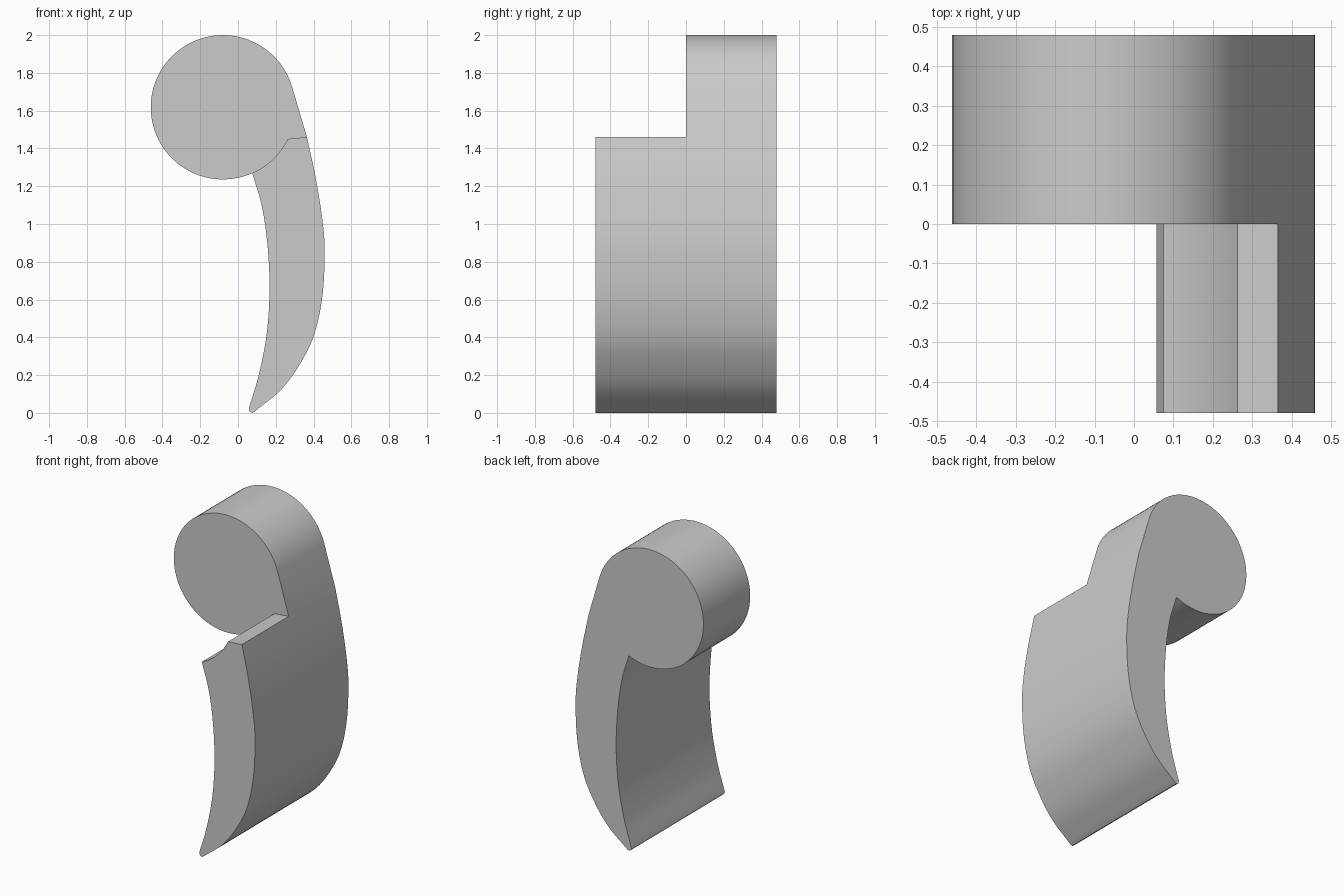
import bpy, bmesh
from math import radians, cos, sin
from mathutils import Vector

if "Cube" in bpy.data.objects:
    bpy.data.objects.remove(bpy.data.objects["Cube"], do_unlink=True)

CX, CZ, R = -0.08, 1.618, 0.382
BACK, MID, FRONT = 0.48, 0.0, -0.48


def arc(a, b, n):
    """Points on the round head, angles in degrees."""
    steps = [radians(a + (b - a) * i / n) for i in range(n + 1)]
    return [Vector((CX + R * cos(t), CZ + R * sin(t))) for t in steps]


def smooth(points, n=6):
    """Smooth curve through the given points."""
    p = [Vector(q) for q in points]
    p = [2 * p[0] - p[1]] + p + [2 * p[-1] - p[-2]]
    out = []
    for a, b, c, d in zip(p, p[1:], p[2:], p[3:]):
        for i in range(n):
            t = i / n
            out.append(0.5 * (2 * b + (c - a) * t + (2 * a - 5 * b + 4 * c - d) * t ** 2
                              + (3 * b - a - 3 * c + d) * t ** 3))
    return out + [p[-2]]


# Profile pieces
head = arc(17, 294, 64)
joint = arc(294, 334, 10)
outer = smooth([(0.365, 1.46), (0.412, 1.24), (0.447, 1.02), (0.459, 0.85), (0.447, 0.62),
                (0.405, 0.42), (0.335, 0.27), (0.23, 0.125), (0.085, 0.005)])
tip = [Vector(q) for q in [(0.075, 0.0), (0.062, 0.007), (0.057, 0.022)]]
inner = smooth([(0.062, 0.04), (0.11, 0.2), (0.152, 0.42), (0.167, 0.66),
                (0.155, 0.9), (0.125, 1.1), head[-1]])
blade_edge = outer + tip + inner

bm = bmesh.new()
cache = {}


def vert(p, y):
    key = (round(p.x, 5), round(p.y, 5), y)
    if key not in cache:
        cache[key] = bm.verts.new((p.x, y, p.y))
    return cache[key]


def cap(points, y):
    loop = list(dict.fromkeys(vert(p, y) for p in points))
    bm.faces.new(loop)


def wall(points, y0, y1):
    for a, b in zip(points, points[1:]):
        bm.faces.new([vert(a, y0), vert(b, y0), vert(b, y1), vert(a, y1)])


# Rear half: round head flowing into the blade
cap(head + inner[::-1] + tip[::-1] + outer[::-1], BACK)
cap(head + joint + outer[:1], MID)
wall(head, BACK, MID)
wall([outer[0], head[0]], BACK, MID)
wall(blade_edge, BACK, MID)

# Front half: blade only, hollowed where the head would sit
cap(blade_edge + joint, FRONT)
wall(blade_edge, MID, FRONT)
wall(joint + outer[:1], MID, FRONT)

bmesh.ops.recalc_face_normals(bm, faces=bm.faces)
mesh = bpy.data.meshes.new("curved_hook")
bm.to_mesh(mesh)
bm.free()
hook = bpy.data.objects.new("curved_hook", mesh)
bpy.context.collection.objects.link(hook)

# Plain grey
grey = bpy.data.materials.new("light_grey")
grey.use_nodes = True
colour = (0.6, 0.6, 0.6, 1)
grey.diffuse_color = colour
grey.node_tree.nodes["Principled BSDF"].inputs["Base Color"].default_value = colour
mesh.materials.append(grey)

bpy.context.view_layer.objects.active = hook
hook.select_set(True)
bpy.ops.object.shade_smooth_by_angle(angle=radians(30))
